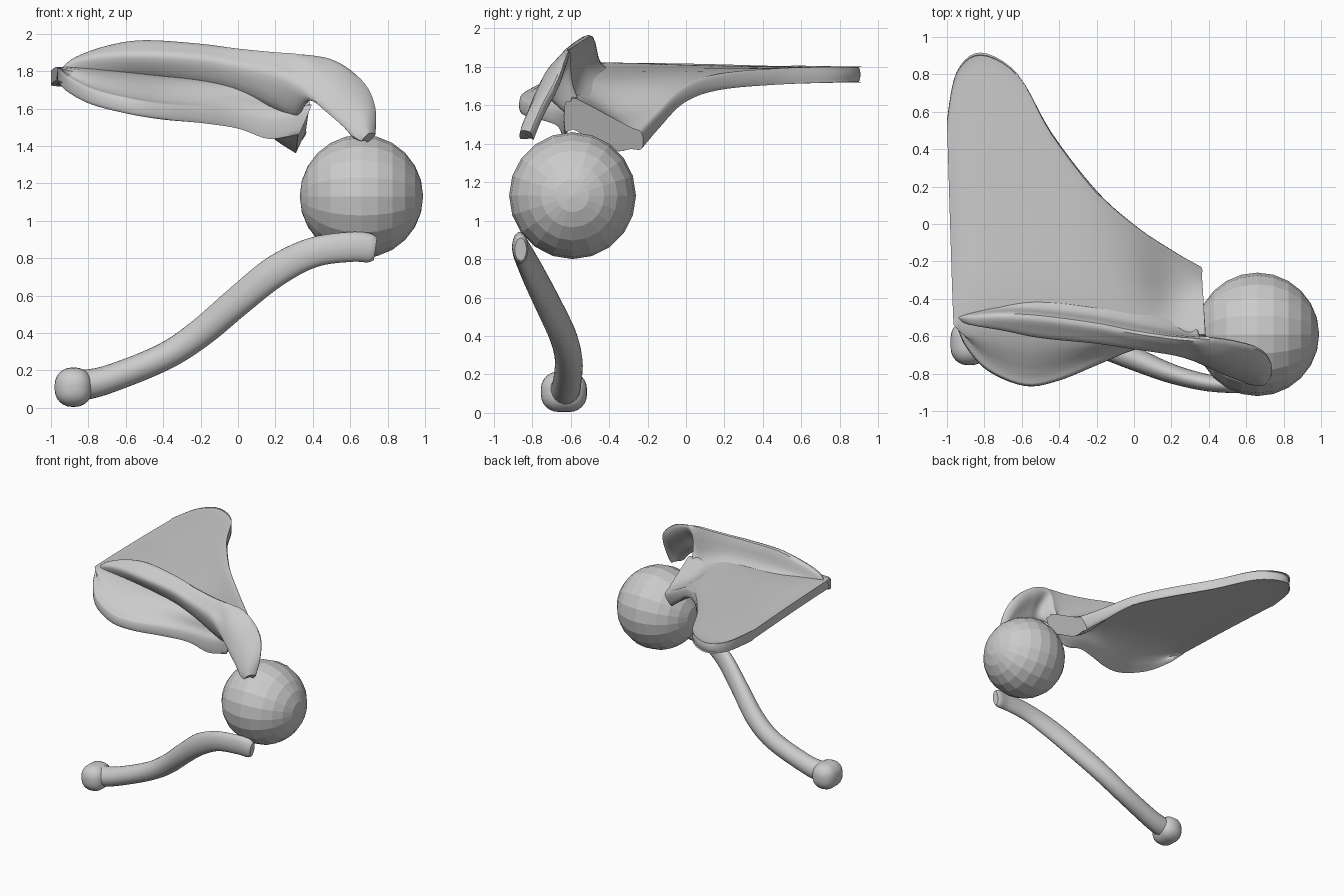
import bpy
import bmesh
from math import sin, cos, pi
from mathutils import Vector

cube = bpy.data.objects.get("Cube")
if cube:
    bpy.data.objects.remove(cube, do_unlink=True)


def spline(points, steps, closed):
    """Smooth curve passing through every given point."""
    n = len(points)
    pick = (lambda i: points[i % n]) if closed else (lambda i: points[min(max(i, 0), n - 1)])
    out = []
    for i in range(n if closed else n - 1):
        a, b, c, d = (pick(i + k) for k in (-1, 0, 1, 2))
        for s in range(steps):
            t = s / steps
            out.append(b + (c - a) * t / 2 + (a - b * 2.5 + c * 2 - d / 2) * t ** 2
                       + (b * 3 - a - c * 3 + d) * t ** 3 / 2)
    return out if closed else out + [points[-1].copy()]


def finish(obj, angle):
    bpy.ops.object.select_all(action='DESELECT')
    obj.select_set(True)
    bpy.context.view_layer.objects.active = obj
    bpy.ops.object.shade_smooth_by_angle(angle=angle)


def loft(name, rings, ring_steps=4, length_steps=5):
    """Skin a row of closed cross-sections and cap both ends."""
    rails = [spline(list(rail), length_steps, False) for rail in zip(*rings)]
    bm = bmesh.new()
    rows = [[bm.verts.new(p) for p in spline(list(ring), ring_steps, True)] for ring in zip(*rails)]
    n = len(rows[0])
    for a, b in zip(rows, rows[1:]):
        for i in range(n):
            j = (i + 1) % n
            bm.faces.new((a[i], a[j], b[j], b[i]))
    bm.faces.new(rows[0])
    bm.faces.new(rows[-1])
    bmesh.ops.recalc_face_normals(bm, faces=bm.faces)
    mesh = bpy.data.meshes.new(name)
    bm.to_mesh(mesh)
    bm.free()
    obj = bpy.data.objects.new(name, mesh)
    bpy.context.collection.objects.link(obj)
    finish(obj, pi / 4)


def toward(a, b, distance):
    return a + (b - a).normalized() * min(distance, (b - a).length / 2)


# Shoulder blade plate: x at front and back, then (y, z) of front, root, middle, back
plate = [
    (-.95, -1.0, (-.54, 1.77), (-.50, 1.785), (.00, 1.78), (.55, 1.765)),
    (-.90, -.95, (-.65, 1.72), (-.52, 1.785), (.10, 1.77), (.80, 1.76)),
    (-.78, -.82, (-.78, 1.66), (-.52, 1.78), (.10, 1.77), (.90, 1.76)),
    (-.58, -.62, (-.86, 1.61), (-.53, 1.76), (.10, 1.76), (.79, 1.76)),
    (-.40, -.44, (-.83, 1.58), (-.55, 1.74), (.00, 1.75), (.48, 1.75)),
    (-.20, -.20, (-.75, 1.56), (-.57, 1.72), (-.15, 1.73), (.17, 1.72)),
    (.00, .00, (-.67, 1.53), (-.58, 1.69), (-.28, 1.67), (-.01, 1.65)),
    (.20, .20, (-.64, 1.49), (-.58, 1.61), (-.38, 1.52), (-.14, 1.52)),
    (.39, .36, (-.63, 1.54), (-.57, 1.55), (-.38, 1.45), (-.23, 1.415)),
]
rings = []
for xf, xb, *profile in plate:
    side = max(0, xf)
    mid = [Vector((xf + (xb - xf) * k / 3, y, z)) for k, (y, z) in enumerate(profile)]
    mid.insert(1, toward(mid[0], mid[1], .06))
    mid.insert(-1, toward(mid[-1], mid[-2], .06))
    halves = [.037 + side * swell for swell in (.08, .1, .12, .12, .05, .01)]
    upper = [p + Vector((0, 0, h)) for p, h in zip(mid, halves)]
    lower = [p - Vector((side * .15, 0, h)) for p, h in zip(mid, halves)]
    rings.append(upper + lower[::-1])
loft("shoulder_blade", rings)

# Spine ridge: x, crest top (y, z), crest lip (y, z), base height, base width
ridge = [
    (-.95, (-.50, 1.81), (-.51, 1.79), 1.77, .01),
    (-.87, (-.49, 1.87), (-.54, 1.84), 1.77, .08),
    (-.70, (-.48, 1.93), (-.57, 1.865), 1.76, .13),
    (-.50, (-.49, 1.96), (-.61, 1.87), 1.75, .16),
    (-.20, (-.53, 1.94), (-.64, 1.85), 1.72, .18),
    (.00, (-.57, 1.915), (-.67, 1.81), 1.68, .18),
    (.20, (-.60, 1.895), (-.70, 1.76), 1.60, .13),
    (.31, (-.61, 1.89), (-.73, 1.71), 1.56, .09),
]
# Overhanging hook: outer edge and inner edge points
hook = [
    ((.42, -.62, 1.88), (.40, -.77, 1.65)),
    ((.55, -.64, 1.84), (.49, -.81, 1.58)),
    ((.68, -.68, 1.73), (.57, -.84, 1.51)),
    ((.735, -.75, 1.60), (.62, -.86, 1.45)),
    ((.735, -.81, 1.46), (.66, -.86, 1.425)),
]
bulge = Vector((0, -.015, .015))
rings = []
for x, top, lip, base, width in ridge:
    t, l = Vector((x, *top)), Vector((x, *lip))
    back = Vector((x, t.y + width, base))
    front = Vector((x, t.y - .02, base))
    web = Vector((x, t.y + width * .28, t.z + (base - t.z) * .68))
    rings.append([l, (l + t) / 2 + bulge * min(1, width * 9), t, web, back, front])
for outer, inner in hook:
    t, l = Vector(outer), Vector(inner)
    back = t + Vector((-.04, .015, -.04))
    front = l + Vector((0, .06, .01))
    rings.append([l, (l + t) / 2 + bulge * 1.6, t, back, (back + front) / 2, front])
loft("blade_spine", rings)

# Collar bone: centre line with half height and half depth
path = [
    (-.85, -.63, .12, .085, .08), (-.70, -.62, .15, .075, .075),
    (-.40, -.61, .27, .073, .072), (-.20, -.64, .40, .078, .07),
    (.00, -.72, .57, .082, .062), (.20, -.80, .73, .085, .052),
    (.40, -.85, .83, .08, .045), (.60, -.865, .86, .08, .04),
    (.70, -.86, .855, .078, .04), (.735, -.86, .85, .06, .03),
]
centres = [Vector(p[:3]) for p in path]
rings = []
for i, c in enumerate(centres):
    along = (centres[min(i + 1, len(path) - 1)] - centres[max(i - 1, 0)]).normalized()
    side = along.cross(Vector((0, 0, 1))).normalized()
    up = side.cross(along)
    height, depth = path[i][3:]
    rings.append([c + up * height * sin(k * pi / 4) + side * depth * cos(k * pi / 4) for k in range(8)])
loft("collar_bone", rings, 3)

# Rounded inner end of the collar bone
bpy.ops.mesh.primitive_cube_add(size=1, location=(-.88, -.635, .11))
knob = bpy.context.object
knob.name = "collar_bone_end"
knob.scale = (.20, .24, .21)
bpy.ops.object.transform_apply(location=False, rotation=False, scale=True)
bevel = knob.modifiers.new("rounding", 'BEVEL')
bevel.width = .09
bevel.segments = 6
finish(knob, pi / 3)

# Faceted joint ball with its poles along x
bpy.ops.mesh.primitive_uv_sphere_add(segments=20, ring_count=12, radius=.33,
                                     location=(.66, -.59, 1.13), rotation=(0, pi / 2, 0))
bpy.context.object.name = "joint_ball"
